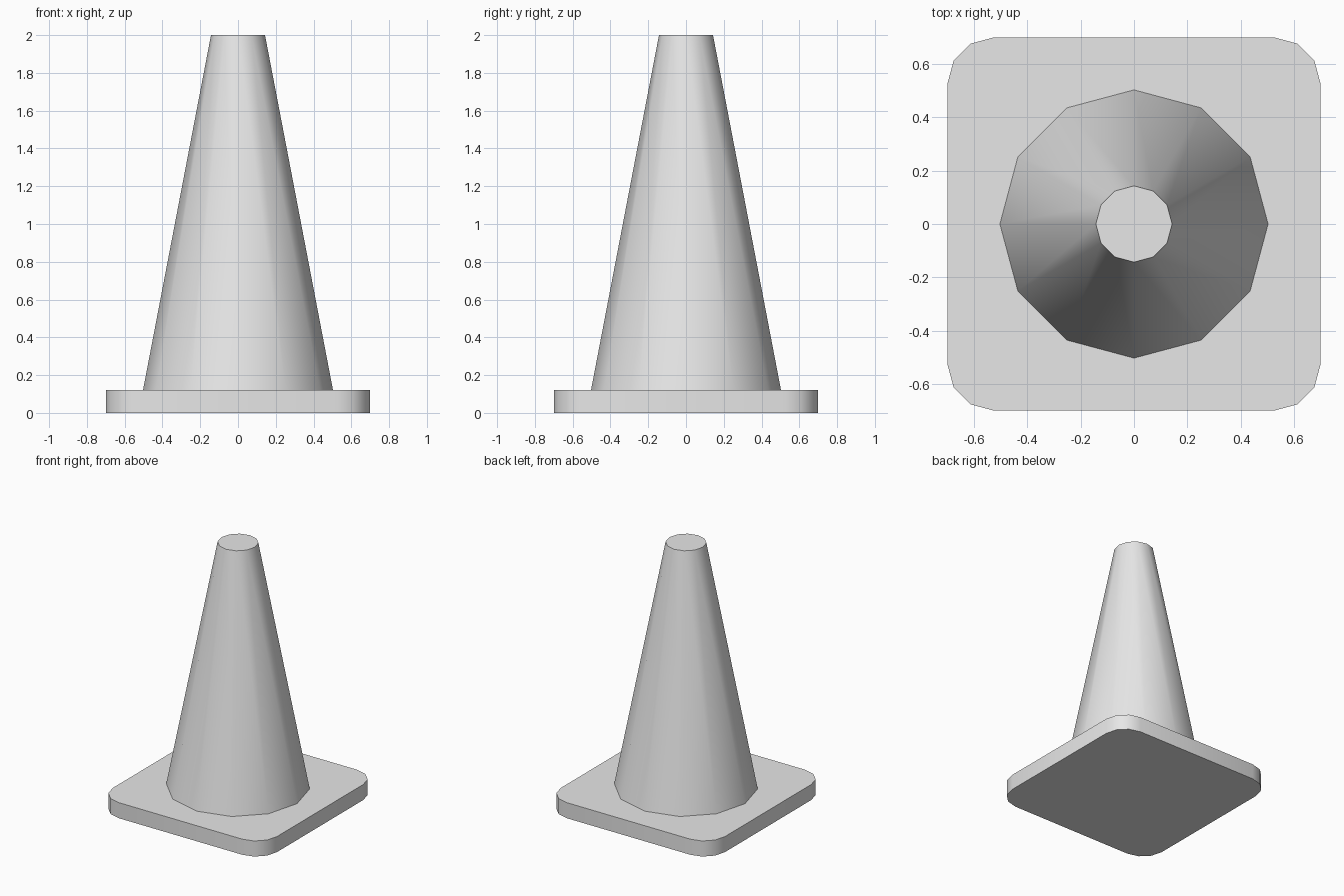
import bpy
import bmesh
import math

cube = bpy.data.objects.get("Cube")
if cube:
    bpy.data.objects.remove(cube, do_unlink=True)

BASE_HALF = 0.70
BASE_HEIGHT = 0.12
CORNER = 0.175
TOTAL_HEIGHT = 2.0

grey = bpy.data.materials.new("light grey")
grey.use_nodes = True
colour = (0.8, 0.8, 0.8, 1.0)
grey.diffuse_color = colour
grey.node_tree.nodes["Principled BSDF"].inputs["Base Color"].default_value = colour


def finish(obj, name):
    """Name the part, colour it and smooth its rounded sides."""
    obj.name = obj.data.name = name
    obj.data.materials.append(grey)
    bpy.ops.object.select_all(action='DESELECT')
    obj.select_set(True)
    bpy.context.view_layer.objects.active = obj
    bpy.ops.object.shade_smooth_by_angle(angle=math.radians(40))


# Square foot plate with rounded vertical corners
bpy.ops.mesh.primitive_cube_add(size=1, location=(0, 0, BASE_HEIGHT / 2))
base = bpy.context.object
bm = bmesh.new()
bm.from_mesh(base.data)
bmesh.ops.scale(bm, vec=(2 * BASE_HALF, 2 * BASE_HALF, BASE_HEIGHT), verts=bm.verts)
uprights = [e for e in bm.edges
            if abs(e.verts[0].co.z - e.verts[1].co.z) > BASE_HEIGHT / 2]
bmesh.ops.bevel(bm, geom=uprights, offset=CORNER, segments=3,
                profile=0.5, affect='EDGES')
bm.to_mesh(base.data)
bm.free()
finish(base, "base_plate")

# Twelve-sided tapered body with a flat top
bpy.ops.mesh.primitive_cone_add(
    vertices=12, radius1=0.503, radius2=0.143,
    depth=TOTAL_HEIGHT - BASE_HEIGHT,
    location=(0, 0, (TOTAL_HEIGHT + BASE_HEIGHT) / 2))
finish(bpy.context.object, "cone_body")
